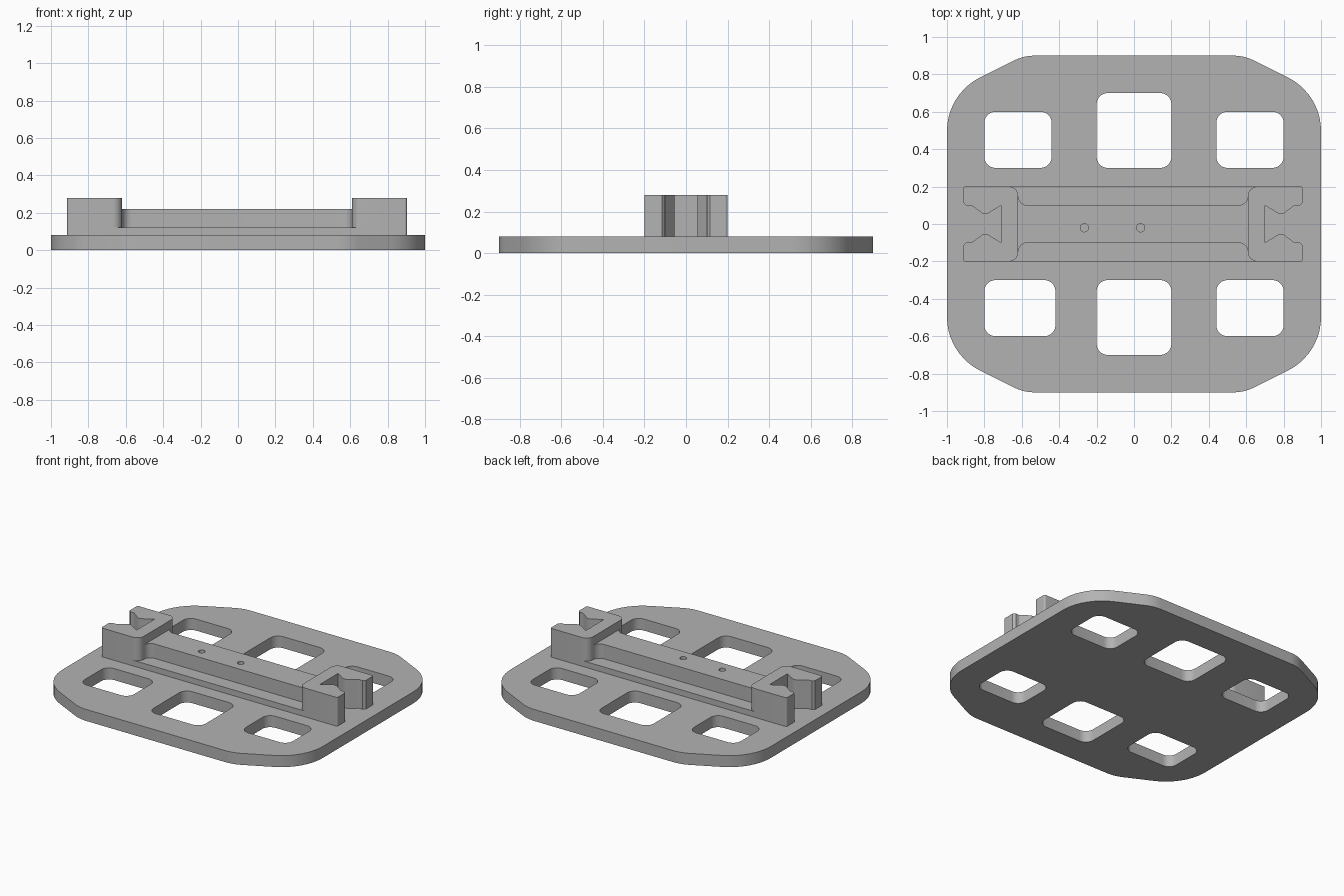
import bpy
import bmesh
import math
from mathutils import Vector, Matrix

if "Cube" in bpy.data.objects:
    bpy.data.objects.remove(bpy.data.objects["Cube"])

GREY = (0.45, 0.45, 0.45, 1.0)
grey = bpy.data.materials.new("plain grey")
grey.use_nodes = True
grey.diffuse_color = GREY
grey.node_tree.nodes["Principled BSDF"].inputs["Base Color"].default_value = GREY


def rounded(corners, steps=10):
    """Outline from (x, y, radius) corners, each replaced by a tangent arc."""
    out = []
    for i, (x, y, r) in enumerate(corners):
        p = Vector((x, y))
        if r == 0:
            out.append(p)
            continue
        a = (Vector(corners[i - 1][:2]) - p).normalized()
        b = (Vector(corners[(i + 1) % len(corners)][:2]) - p).normalized()
        half = a.angle(b) / 2
        centre = p + (a + b).normalized() * r / math.sin(half)
        start = p + a * r / math.tan(half) - centre
        end = p + b * r / math.tan(half) - centre
        sweep = math.atan2(start.cross(end), start.dot(end))
        out += [centre + Matrix.Rotation(sweep * k / steps, 2) @ start
                for k in range(steps + 1)]
    return out


def rectangle(x0, x1, y0, y1, r=0):
    return rounded([(x0, y0, r), (x1, y0, r), (x1, y1, r), (x0, y1, r)])


def circle(x, y, r, n=24):
    return [Vector((x + r * math.cos(t * math.tau / n), y + r * math.sin(t * math.tau / n)))
            for t in range(n)]


def slab(name, outlines, z0, z1):
    """Extrude an outline, with any further outlines as holes, from z0 to z1."""
    curve = bpy.data.curves.new(name, "CURVE")
    curve.dimensions = "2D"
    curve.fill_mode = "BOTH"
    curve.extrude = (z1 - z0) / 2
    for points in outlines:
        spline = curve.splines.new("POLY")
        spline.points.add(len(points) - 1)
        for sp, p in zip(spline.points, points):
            sp.co = (p.x, p.y, 0, 1)
        spline.use_cyclic_u = True
    curve.materials.append(grey)
    obj = bpy.data.objects.new(name, curve)
    obj.location.z = (z0 + z1) / 2
    bpy.context.collection.objects.link(obj)
    bpy.ops.object.select_all(action="DESELECT")
    obj.select_set(True)
    bpy.context.view_layer.objects.active = obj
    bpy.ops.object.convert(target="MESH")
    obj = bpy.context.object
    bm = bmesh.new()
    bm.from_mesh(obj.data)
    bmesh.ops.remove_doubles(bm, verts=bm.verts, dist=0.0001)
    bmesh.ops.recalc_face_normals(bm, faces=bm.faces)
    bm.to_mesh(obj.data)
    bm.free()
    bpy.ops.object.shade_smooth_by_angle(angle=math.radians(25))
    return obj


def mirror_y(corners):
    """Close a half outline with its mirror image across y = 0."""
    return corners + [(x, -y, r) for x, y, r in reversed(corners)]


# Base plate with six windows
quarter = [(1, 0.695, 0.32), (0.59, 0.9, 0.25)]
half = quarter + [(-x, y, r) for x, y, r in reversed(quarter)]
windows = [rectangle(x0, x1, y0, y1, 0.06) for x0, x1, y0, y1 in (
    (-0.8, -0.44, 0.3, 0.6), (-0.2, 0.2, 0.3, 0.7), (0.44, 0.8, 0.3, 0.6),
    (-0.8, -0.42, -0.6, -0.3), (-0.2, 0.2, -0.7, -0.3), (0.44, 0.8, -0.6, -0.3))]
slab("base_plate", [rounded(mirror_y(half))] + windows, 0, 0.08)

# Low rail under the beam
MID = -0.005
slab("lower_rail", [rectangle(MID - 0.664, MID + 0.664, -0.2, 0.2)], 0.08, 0.12)

# Raised beam with flared ends and two blind pin holes
side = [(0.64, 0.15, 0), (0.614, 0.15, 0), (0.614, 0.1, 0.05)]
side += [(-x, y, r) for x, y, r in reversed(side)]
beam = [p + Vector((MID, 0)) for p in rounded(mirror_y(side))]
slab("beam", [beam, circle(-0.265, -0.02, 0.022), circle(0.035, -0.02, 0.022)], 0.12, 0.22)

# End blocks with flared notches
block = [(0.705, 0.1, 0), (0.778, 0.055, 0.01), (0.803, 0.055, 0.01), (0.865, 0.1, 0.012),
         (0.893, 0.1, 0), (0.908, 0.115, 0), (0.908, 0.2, 0.012), (0.614, 0.2, 0.05)]
for name, sign in (("left_end_block", 1), ("right_end_block", -1)):
    outline = [Vector((sign * p.x + MID, p.y)) for p in rounded(mirror_y(block))]
    slab(name, [outline], 0.08, 0.28)
